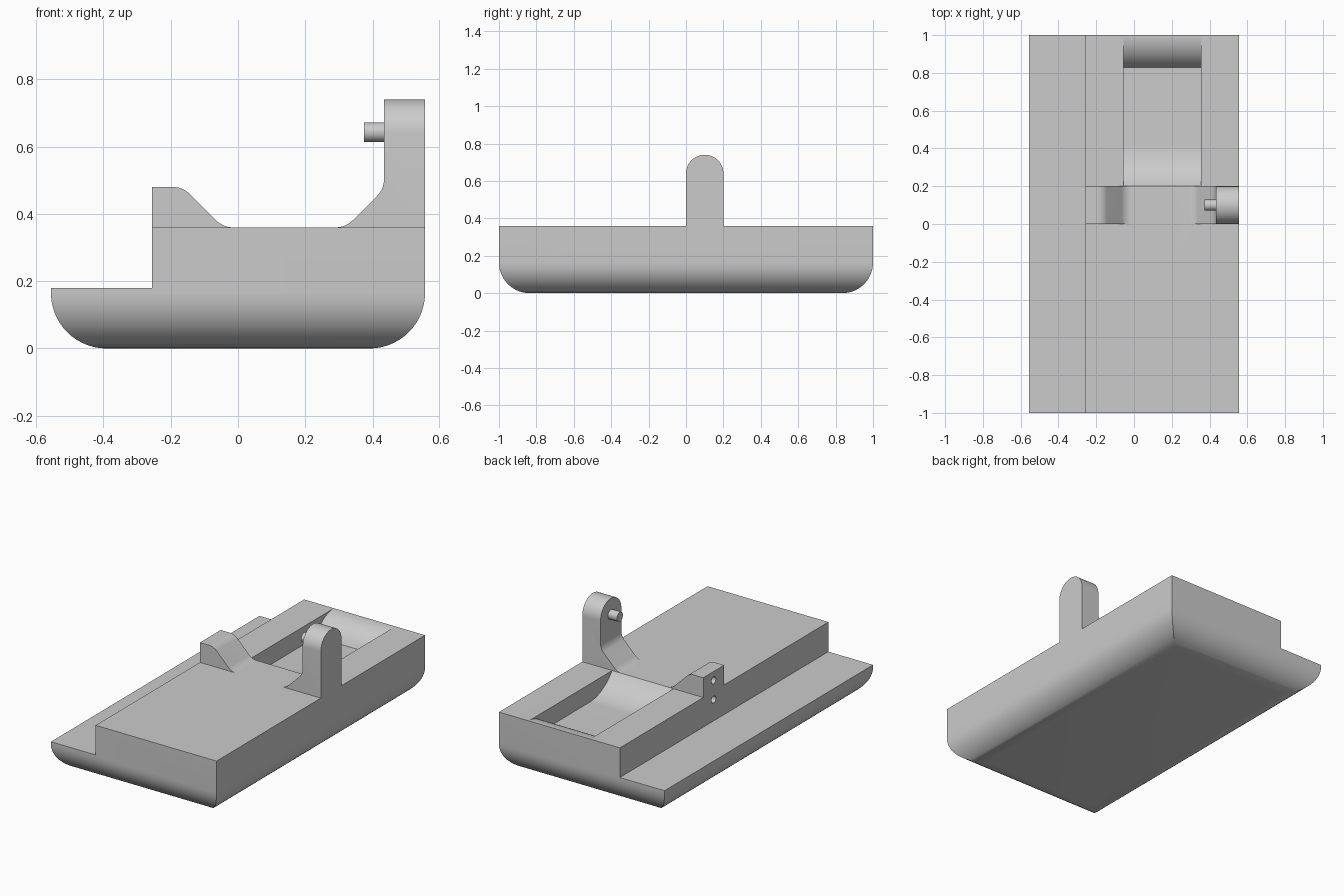
import bpy, bmesh, math
from mathutils import Vector

if "Cube" in bpy.data.objects:
    bpy.data.objects.remove(bpy.data.objects["Cube"], do_unlink=True)

grey = bpy.data.materials.new("plain_grey")
grey.use_nodes = True
COLOUR = (0.6, 0.6, 0.6, 1)
grey.diffuse_color = COLOUR
grey.node_tree.nodes["Principled BSDF"].inputs["Base Color"].default_value = COLOUR


def rounded(corners, steps=14):
    """Profile from (a, b, radius) corners, with each corner filleted."""
    pts = []
    for i, (a, b, r) in enumerate(corners):
        p = Vector((a, b))
        if not r:
            pts.append(p)
            continue
        u = (Vector(corners[i - 1][:2]) - p).normalized()
        v = (Vector(corners[(i + 1) % len(corners)][:2]) - p).normalized()
        half = u.angle(v) / 2
        centre = p + (u + v).normalized() * r / math.sin(half)
        start = p + u * r / math.tan(half) - centre
        end = p + v * r / math.tan(half) - centre
        for k in range(steps + 1):
            t = k / steps
            sweep = math.pi - 2 * half
            pts.append(centre + (start * math.sin((1 - t) * sweep)
                                 + end * math.sin(t * sweep)) / math.sin(sweep))
    return pts


def prism(name, pts, along, lo, hi):
    """Extrude a profile along x (profile y, z) or along y (profile x, z)."""
    bm = bmesh.new()
    place = (lambda p, d: (d, p[0], p[1])) if along == "x" else (lambda p, d: (p[0], d, p[1]))
    face = bm.faces.new([bm.verts.new(place(p, lo)) for p in pts])
    ext = bmesh.ops.extrude_face_region(bm, geom=[face])["geom"]
    shift = Vector((hi - lo, 0, 0)) if along == "x" else Vector((0, hi - lo, 0))
    bmesh.ops.translate(bm, vec=shift, verts=[g for g in ext if isinstance(g, bmesh.types.BMVert)])
    bmesh.ops.recalc_face_normals(bm, faces=bm.faces)
    mesh = bpy.data.meshes.new(name)
    bm.to_mesh(mesh)
    bm.free()
    mesh.materials.append(grey)
    obj = bpy.data.objects.new(name, mesh)
    bpy.context.collection.objects.link(obj)
    return obj


def combine(target, tool, operation):
    """Apply a boolean and remove the tool."""
    mod = target.modifiers.new(operation.lower(), "BOOLEAN")
    mod.operation, mod.solver, mod.object = operation, "EXACT", tool
    bpy.context.view_layer.objects.active = target
    bpy.ops.object.modifier_apply(modifier=mod.name)
    bpy.data.objects.remove(tool, do_unlink=True)


def circle(cy, cz, r, n=32):
    return [(cy + r * math.cos(math.tau * k / n), cz + r * math.sin(math.tau * k / n))
            for k in range(n)]


HALF_W, STEP_X, DECK, FILLET = 0.556, -0.256, 0.36, 0.165

# Stepped base, with rolled lower edges on all four sides
base = prism("base", rounded([
    (-HALF_W, 0, FILLET), (HALF_W, 0, FILLET), (HALF_W, DECK, 0),
    (STEP_X, DECK, 0), (STEP_X, 0.18, 0), (-HALF_W, 0.18, 0)]), "y", -1, 1)
combine(base, prism("end_rounding", rounded([
    (-1, 0, FILLET), (1, 0, FILLET), (1, 0.6, 0), (-1, 0.6, 0)]), "x", -0.7, 0.7), "INTERSECT")

# Scooped pocket: concave front ramp, flat floor, convex rear lip
DROP, RAMP, LIP = 0.11, 0.22, 0.17
ramp_r = (RAMP ** 2 + DROP ** 2) / (2 * DROP)
lip_r = (LIP ** 2 + DROP ** 2) / (2 * DROP)
scoop = [(0.2, 0.5)]
for k in range(17):
    dy = RAMP * (1 - k / 16)
    scoop.append((0.2 + RAMP - dy, DECK - DROP + ramp_r - math.sqrt(ramp_r ** 2 - dy ** 2)))
for k in range(17):
    dy = LIP * (1 - k / 16)
    scoop.append((0.9995 - dy, DECK - lip_r + math.sqrt(lip_r ** 2 - dy ** 2)))
scoop.append((0.9995, 0.5))
combine(base, prism("pocket_cutter", scoop, "x", -0.056, 0.356), "DIFFERENCE")

# Saddle: short block, dipped middle and tall post with a round top
saddle = prism("saddle", rounded([
    (STEP_X, 0.26, 0), (HALF_W, 0.26, 0), (HALF_W, 0.74, 0), (0.434, 0.74, 0),
    (0.434, 0.474, 0.07), (0.32, DECK, 0.07), (-0.044, DECK, 0.07),
    (-0.164, 0.48, 0.07), (STEP_X, 0.48, 0)]), "y", 0, 0.2)
combine(saddle, prism("post_rounding", rounded([
    (0, 0.1, 0), (0.2, 0.1, 0), (0.2, 0.74, 0.0999), (0, 0.74, 0.0999)]),
    "x", -0.7, 0.7), "INTERSECT")
combine(base, saddle, "UNION")

# Two small holes in the side of the short block
for z in (0.31, 0.426):
    combine(base, prism("hole_cutter", circle(0.1, z, 0.021), "x", -0.3, -0.18), "DIFFERENCE")

# Pin on the inner side of the post
pin = prism("pin", circle(0.1, 0.643, 0.029), "x", 0.374, 0.44)

for obj in (base, pin):
    bpy.ops.object.select_all(action="DESELECT")
    obj.select_set(True)
    bpy.context.view_layer.objects.active = obj
    bpy.ops.object.shade_smooth_by_angle(angle=math.radians(30))
